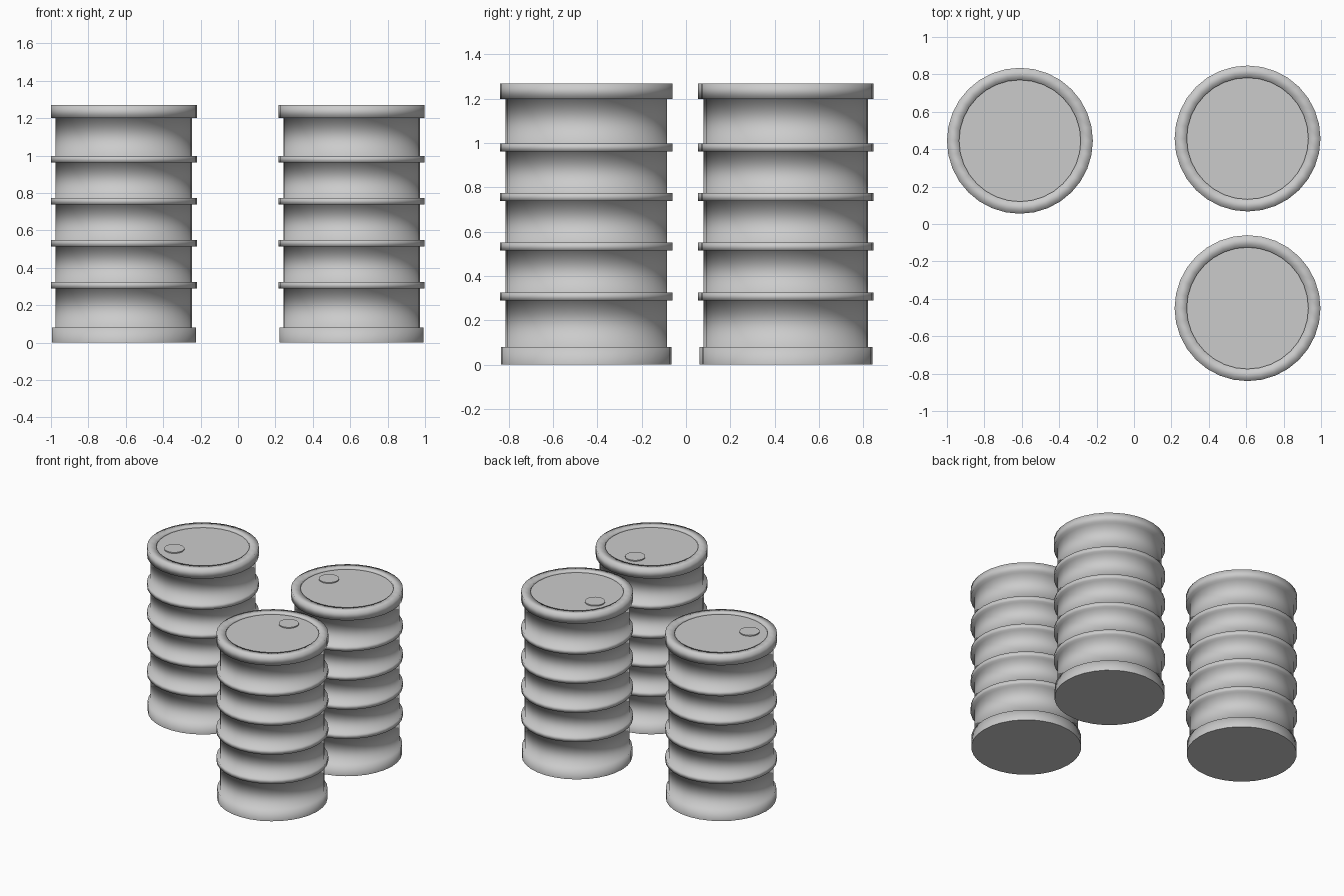
import bpy, bmesh, math

if "Cube" in bpy.data.objects:
    bpy.data.objects.remove(bpy.data.objects["Cube"])

SEG = 32
R_BODY, R_RING = 0.365, 0.39
TOP, LID_Z = 1.27, 1.26


def lathe(name, profile, loc, seg=SEG, cap_bottom=False, cap_top=False):
    """Spin an (r, z) profile about z; side faces smooth, caps flat."""
    bm = bmesh.new()
    rings = [[bm.verts.new((r * math.cos(2 * math.pi * i / seg),
                            r * math.sin(2 * math.pi * i / seg), z))
              for i in range(seg)] for r, z in profile]
    for a, b in zip(rings, rings[1:]):
        for i in range(seg):
            j = (i + 1) % seg
            bm.faces.new((a[i], a[j], b[j], b[i])).smooth = True
    if cap_bottom:
        bm.faces.new(rings[0][::-1])
    if cap_top:
        bm.faces.new(rings[-1])
    mesh = bpy.data.meshes.new(name)
    bm.to_mesh(mesh)
    bm.free()
    ob = bpy.data.objects.new(name, mesh)
    ob.location = loc
    bpy.context.collection.objects.link(ob)
    return ob


# drum profile: bottom rim, four hoops, top rim with a shallow recess
profile = [(0.385, 0), (0.385, 0.08), (R_BODY, 0.08)]
for z in (0.307, 0.532, 0.756, 0.98):
    profile += [(R_BODY, z - 0.018), (R_RING, z - 0.018),
                (R_RING, z + 0.018), (R_BODY, z + 0.018)]
profile += [(R_BODY, 1.20), (R_RING, 1.20), (R_RING, TOP), (0.325, TOP), (0.325, LID_Z)]

# each drum: name, centre, bung offset
drums = [("back_left", (-0.61, 0.445), (-0.145, -0.14)),
         ("back_right", (0.607, 0.457), (-0.195, 0.06)),
         ("front_right", (0.607, -0.45), (0.0, 0.20))]

for name, (x, y), (bx, by) in drums:
    lathe(name + "_drum", profile, (x, y, 0), cap_bottom=True, cap_top=True)
    # bung cap on the lid
    lathe(name + "_bung", [(0.07, 0), (0.07, 0.008)],
          (x + bx, y + by, LID_Z), 24, cap_top=True)
